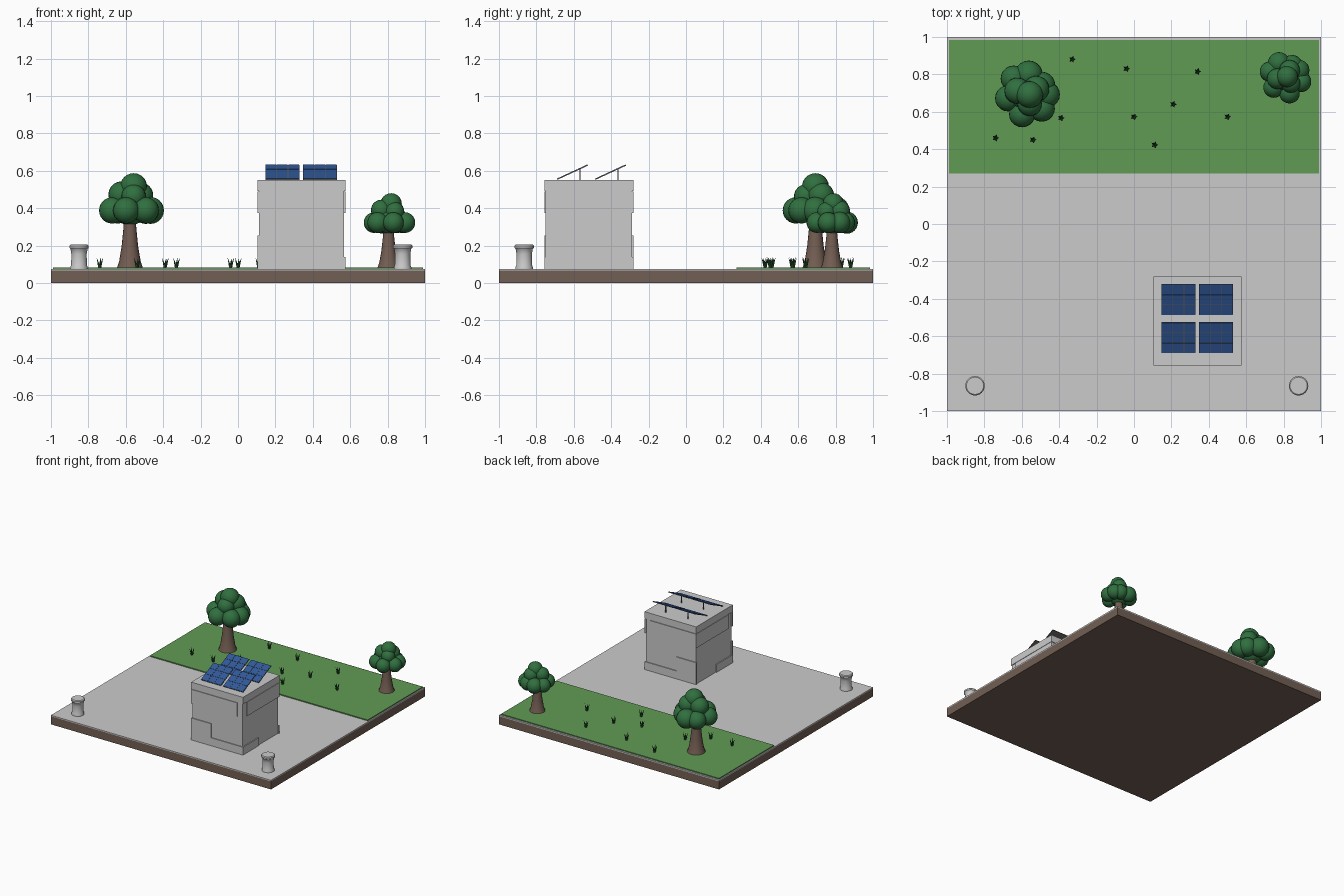
import bpy, math
from mathutils import Vector

if "Cube" in bpy.data.objects:
    bpy.data.objects.remove(bpy.data.objects["Cube"])


def mat(name, rgb):
    m = bpy.data.materials.new(name)
    m.diffuse_color = (*rgb, 1)
    m.use_nodes = True
    m.node_tree.nodes["Principled BSDF"].inputs["Base Color"].default_value = m.diffuse_color
    return m


SOIL = mat("soil", (0.17, 0.115, 0.09))
GRASS = mat("grass", (0.12, 0.33, 0.09))
LEAF = mat("leaf", (0.03, 0.16, 0.05))
BLADE = mat("blade", (0.02, 0.09, 0.03))
BARK = mat("bark", (0.17, 0.11, 0.085))
BLUE = mat("solar_blue", (0.03, 0.10, 0.32))
FRAME = mat("dark_frame", (0.13, 0.12, 0.11))


def finish(name, material, smooth=False):
    ob = bpy.context.object
    ob.name = name
    if material:
        ob.data.materials.append(material)
    if smooth:
        bpy.ops.object.shade_smooth_by_angle(angle=math.radians(40))
    return ob


def box(name, lo, hi, material=None):
    lo, hi = Vector(lo), Vector(hi)
    bpy.ops.mesh.primitive_cube_add(size=1, location=(lo + hi) / 2)
    ob = finish(name, material)
    ob.scale = hi - lo
    return ob


def lathe(name, loc, profile, material=None, sides=24):
    # profile of (radius, z) points, closed at both ends
    verts, faces = [], []
    for r, z in profile:
        for k in range(sides):
            a = 2 * math.pi * k / sides
            verts.append((r * math.cos(a), r * math.sin(a), z))
    for i in range(len(profile) - 1):
        for k in range(sides):
            n = (k + 1) % sides
            faces.append((i * sides + k, i * sides + n, (i + 1) * sides + n, (i + 1) * sides + k))
    faces.append(tuple(reversed(range(sides))))
    faces.append(tuple(range(len(verts) - sides, len(verts))))
    me = bpy.data.meshes.new(name)
    me.from_pydata(verts, [], faces)
    ob = bpy.data.objects.new(name, me)
    ob.location = loc
    bpy.context.collection.objects.link(ob)
    bpy.ops.object.select_all(action='DESELECT')
    ob.select_set(True)
    bpy.context.view_layer.objects.active = ob
    return finish(name, material, True)


# Ground layers
box("soil_base", (-1, -1, 0), (1, 1, 0.066), SOIL)
box("pavement", (-1, -1, 0.066), (1, 1, 0.075))
box("lawn", (-0.99, 0.27, 0.07), (0.99, 0.985, 0.083), GRASS)

# Building core and roof slab
X0, X1, Y0, Y1, IN = 0.105, 0.575, -0.757, -0.282, 0.007
box("building_core", (X0 + IN, Y0 + IN, 0.07), (X1 - IN, Y1 - IN, 0.5))
box("roof_slab", (X0, Y0, 0.493), (X1, Y1, 0.55))

# Raised wall bands and door blocks
for side, fy in (("front", Y0), ("back", Y1 - 0.012)):
    box(side + "_upper_band", (X0, fy, 0.375), (X1 - 0.055, fy + 0.012, 0.49))
    box(side + "_lower_block", (X0 + 0.18, fy, 0.07), (X1, fy + 0.012, 0.14))
    box(side + "_door", (X0, fy, 0.07), (X0 + 0.18, fy + 0.012, 0.255))
for side, fx in (("right", X1 - 0.012), ("left", X0)):
    box(side + "_upper_band", (fx, Y0 + 0.055, 0.375), (fx + 0.012, Y1, 0.49))
    box(side + "_lower_block", (fx, Y0, 0.07), (fx + 0.012, Y0 + 0.21, 0.14))

# Tilted solar panels with cells and support posts
W, D, RISE = 0.182, 0.164, 0.076
tilt = math.atan2(RISE, D)
length = math.hypot(RISE, D)
for px in (0.237, 0.438):
    for py in (-0.607, -0.403):
        centre = Vector((px, py, 0.592))
        up = Vector((0, -math.sin(tilt), math.cos(tilt)))
        along = Vector((0, math.cos(tilt), math.sin(tilt)))
        frame = box("solar_frame", (0, 0, 0), (W, length, 0.005), FRAME)
        frame.location, frame.rotation_euler.x = centre, tilt
        for i in (-1, 0, 1):
            for j in (-1, 0, 1):
                cell = box("solar_cell", (0, 0, 0), (W / 3 - 0.003, length / 3 - 0.003, 0.003), BLUE)
                cell.location = centre + Vector((i * W / 3, 0, 0)) + along * (j * length / 3) + up * 0.003
                cell.rotation_euler.x = tilt
        box("panel_post", (px - 0.003, py + 0.037, 0.545), (px + 0.003, py + 0.043, 0.61), FRAME)

# Bins at the front corners
for bx in (-0.85, 0.88):
    lathe("bin", (bx, -0.865, 0.075),
          [(0.047, 0), (0.047, 0.008), (0.042, 0.02), (0.041, 0.08), (0.046, 0.108),
           (0.052, 0.113), (0.052, 0.124), (0.046, 0.13)])

# Trees: (x offset, y offset, height, radius) of each foliage ball
BALLS = [(0.11, 0.0, 0.31, 0.072), (0.085, -0.075, 0.31, 0.07), (-0.02, -0.105, 0.31, 0.07),
         (-0.095, -0.02, 0.31, 0.07), (-0.065, 0.085, 0.31, 0.07), (0.015, 0.107, 0.31, 0.075),
         (0.085, 0.05, 0.31, 0.072), (-0.045, 0.02, 0.395, 0.07), (0.055, 0.03, 0.39, 0.07),
         (0.02, -0.05, 0.385, 0.065), (0.02, 0.0, 0.437, 0.072), (0, 0, 0.32, 0.09)]


def tree(x, y, s, turn, trunk):
    lathe("tree_trunk", (x, y, 0.078),
          [(r * trunk, z * s) for r, z in ((0.07, 0), (0.057, 0.04), (0.044, 0.12), (0.034, 0.22), (0.028, 0.32))],
          BARK, 16)
    c, d = math.cos(turn), math.sin(turn)
    for bx, by, bz, r in BALLS:
        bpy.ops.mesh.primitive_uv_sphere_add(
            segments=20, ring_count=12, radius=r * s,
            location=(x + s * (c * bx - d * by), y + s * (d * bx + c * by), 0.078 + s * bz))
        finish("foliage_ball", LEAF, True)


tree(-0.578, 0.692, 1.0, 0.0, 1.0)
tree(0.805, 0.78, 0.79, 0.5, 0.87)

# Grass tufts on the lawn
TUFTS = [(-0.33, 0.88), (-0.04, 0.83), (0.34, 0.815), (0.21, 0.64), (0.0, 0.573),
         (0.5, 0.573), (-0.39, 0.567), (-0.74, 0.46), (-0.54, 0.45), (0.11, 0.423)]
for tx, ty in TUFTS:
    for k in range(5):
        a = 2 * math.pi * k / 5
        direction = Vector((0.35 * math.cos(a), 0.35 * math.sin(a), 1)).normalized()
        bpy.ops.mesh.primitive_cone_add(
            vertices=6, radius1=0.008, radius2=0, depth=0.06,
            location=Vector((tx, ty, 0.08)) + direction * 0.03,
            rotation=direction.to_track_quat('Z', 'Y').to_euler())
        finish("grass_blade", BLADE)
